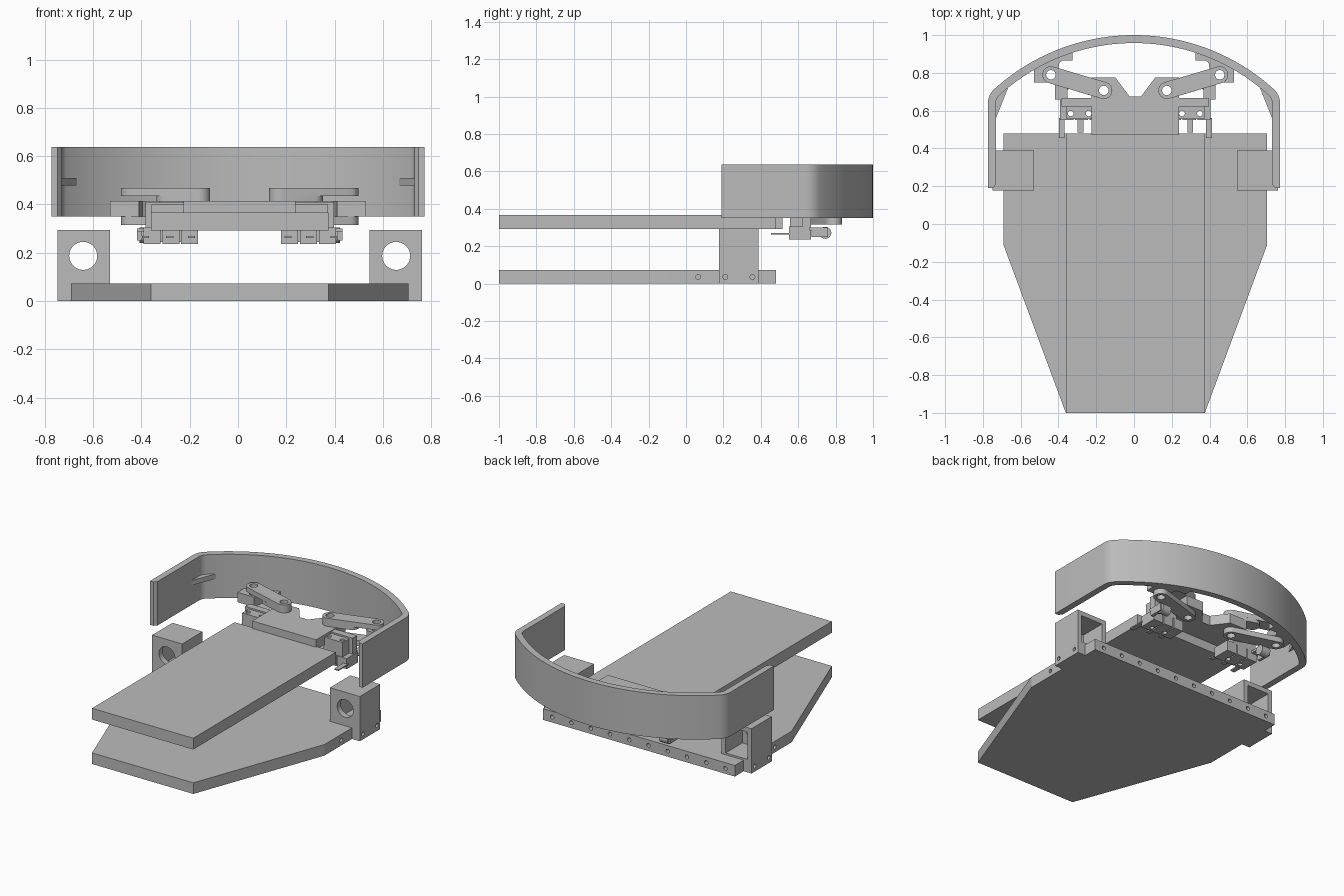
import bpy, bmesh, math
from mathutils import Vector, Matrix

if "Cube" in bpy.data.objects:
    bpy.data.objects.remove(bpy.data.objects["Cube"])

grey = bpy.data.materials.new("plain_grey")
grey.use_nodes = True
GREY = (0.5, 0.5, 0.5, 1)
grey.diffuse_color = GREY
grey.node_tree.nodes["Principled BSDF"].inputs["Base Color"].default_value = GREY
MID = 0.007  # centre line of the plates


def make(name, bm):
    bmesh.ops.recalc_face_normals(bm, faces=bm.faces[:])
    me = bpy.data.meshes.new(name)
    bm.to_mesh(me)
    bm.free()
    me.materials.append(grey)
    ob = bpy.data.objects.new(name, me)
    bpy.context.collection.objects.link(ob)
    return ob


def prism(name, pts, z0, z1):
    bm = bmesh.new()
    face = bm.faces.new([bm.verts.new((x, y, z0)) for x, y in pts])
    top = bmesh.ops.extrude_face_region(bm, geom=[face])["geom"]
    bmesh.ops.translate(bm, vec=(0, 0, z1 - z0),
                        verts=[v for v in top if isinstance(v, bmesh.types.BMVert)])
    return make(name, bm)


def box(name, x, y, z):
    a, b = sorted(x)
    return prism(name, [(a, y[0]), (b, y[0]), (b, y[1]), (a, y[1])], *z)


def rod(name, centre, radius, length, axis, sides=24):
    bm = bmesh.new()
    turn = Vector((0, 0, 1)).rotation_difference(Vector(axis)).to_matrix().to_4x4()
    bmesh.ops.create_cone(bm, cap_ends=True, segments=sides, radius1=radius, radius2=radius,
                          depth=length, matrix=Matrix.Translation(centre) @ turn)
    return make(name, bm)


def cut(ob, cutter):
    mod = ob.modifiers.new("cut", 'BOOLEAN')
    mod.operation, mod.object, mod.solver = 'DIFFERENCE', cutter, 'EXACT'
    bpy.context.view_layer.objects.active = ob
    bpy.ops.object.modifier_apply(modifier=mod.name)
    bpy.data.objects.remove(cutter)


def drill(ob, centre, radius, length, axis, sides=24):
    cut(ob, rod("cutter", centre, radius, length, axis, sides))


def smooth(ob):
    bpy.ops.object.select_all(action='DESELECT')
    ob.select_set(True)
    bpy.context.view_layer.objects.active = ob
    bpy.ops.object.shade_smooth_by_angle(angle=math.radians(30))


def capsule(a, b, r, n=14):
    t = math.atan2(b[1] - a[1], b[0] - a[0])
    ends = []
    for c, start in ((b, t - math.pi / 2), (a, t + math.pi / 2)):
        ends += [(c[0] + r * math.cos(start + math.pi * i / n),
                  c[1] + r * math.sin(start + math.pi * i / n)) for i in range(n + 1)]
    return ends


# Tapered base and upper plate
half = [(0.368, -1), (0.698, -0.11), (0.698, 0.48)]
base = prism("base_plate", [(MID + x, y) for x, y in half]
             + [(MID - x, y) for x, y in reversed(half)], 0, 0.073)
for i in range(10):
    drill(base, (MID - 0.63 + i * 0.14, 0.48, 0.036), 0.013, 0.1, (0, 1, 0), 16)
box("top_plate", (MID - 0.368, MID + 0.368), (-1, 0.48), (0.292, 0.366))

# Notched carrier behind the upper plate
carrier = [(0.232, 0.47), (0.232, 0.775), (0.105, 0.775), (0.03, 0.675)]
prism("carrier_block", [(MID + x, y) for x, y in carrier]
      + [(MID - x, y) for x, y in reversed(carrier)], 0.35, 0.415)
box("carrier_lip", (MID - 0.232, MID + 0.232), (0.48, 0.515), (0.292, 0.36))

# Curved bumper: straight ends, rounded corners, shallow arc
WIDE, R, F, CY = 0.773, 1.1, 0.1, -0.1
fx = WIDE - F
fy = CY + math.sqrt((R - F) ** 2 - fx ** 2)
joint = math.atan2(fy - CY, fx)


def bumper_path(t):
    right = [(WIDE - t, 0.19)]
    right += [(fx + (F - t) * math.cos(joint * i / 8),
               fy + (F - t) * math.sin(joint * i / 8)) for i in range(8)]
    sweep = math.pi / 2 - joint
    right += [((R - t) * math.cos(joint + sweep * i / 20),
               CY + (R - t) * math.sin(joint + sweep * i / 20)) for i in range(21)]
    return right + [(-x, y) for x, y in reversed(right[:-1])]


inner = bumper_path(0.042)
inner[0] = (inner[0][0], 0.21)
inner[-1] = (inner[-1][0], 0.21)
tips = [(WIDE - 0.025, 0.19)], [(-WIDE + 0.025, 0.19)]
smooth(prism("bumper", bumper_path(0) + tips[1] + inner[::-1] + tips[0], 0.35, 0.638))

for s, side in ((1, "left"), (-1, "right")):
    def X(x):
        return MID + s * x

    # Hollow wheel mounts with a round front opening
    mount = box(side + "_mount", (X(0.537), X(0.755)), (0.177, 0.388), (0, 0.294))
    cut(mount, box("cutter", (X(0.567), X(0.725)), (0.215, 0.5), (0.085, 0.264)))
    drill(mount, (X(0.648), 0.19, 0.187), 0.058, 0.12, (0, 1, 0), 40)
    for y in (0.065, 0.21, 0.355):
        drill(base, (X(0.73), y, 0.036), 0.013, 0.16, (1, 0, 0), 16)
        if y > 0.2:
            drill(mount, (X(0.73), y, 0.036), 0.013, 0.16, (1, 0, 0), 16)
    smooth(mount)

    # Corner gusset and linkage bracket inside the bumper
    prism(side + "_gusset", [(s * 0.735, 0.55), (s * 0.74, 0.66), (s * 0.69, 0.74),
                             (s * 0.665, 0.725)], 0.478, 0.51)
    bracket = prism(side + "_bracket",
                    [(s * x, y) for x, y in ((0.53, 0.75), (0.41, 0.75), (0.395, 0.855),
                     (0.38, 0.865), (0.325, 0.865), (0.325, 0.925), (0.53, 0.83))], 0.35, 0.415)

    # Linkage arms, upper and lower, with pivot holes
    outer, pivot, middle = (X(0.447), 0.79), (X(0.167), 0.707), (X(0.3), 0.746)
    arms = [prism(side + "_upper_arm", capsule(outer, pivot, 0.045), 0.435, 0.468),
            prism(side + "_arm_spacer", capsule(middle, pivot, 0.045), 0.413, 0.436),
            prism(side + "_lower_arm", capsule(outer, pivot, 0.045), 0.315, 0.35)]
    for p in (outer, pivot):
        for arm in arms:
            drill(arm, (*p, 0.4), 0.025, 0.4, (0, 0, 1))
    for arm in arms:
        smooth(arm)
    drill(bracket, (*outer, 0.38), 0.025, 0.3, (0, 0, 1))
    drill(bpy.data.objects["carrier_block"], (*pivot, 0.38), 0.025, 0.3, (0, 0, 1))

    # Switch mount with two screw holes
    holder = box(side + "_switch_mount", (X(0.225), X(0.365)), (0.555, 0.625), (0.3, 0.4))
    block = box(side + "_switch_block", (X(0.225), X(0.39)), (0.622, 0.668), (0.3, 0.41))
    body = [box(side + "_switch_body", (X(a), X(a + 0.07)), (0.55, 0.668), (0.236, 0.305))
            for a in (0.172, 0.25, 0.328)]
    core = box(side + "_switch_core", (X(0.175), X(0.39)), (0.56, 0.66), (0.245, 0.3))
    for x in (0.247, 0.342):
        for part in [holder, core] + body:
            drill(part, (X(x), 0.585, 0.32), 0.015, 0.3, (0, 0, 1), 16)

    # Switch pins, lever and roller
    for x, y in ((0.39, 0.455), (0.29, 0.485), (0.2, 0.485)):
        box(side + "_pin", (X(x - 0.015), X(x + 0.015)), (y, 0.56), (0.262, 0.27))
    box(side + "_lever", (X(0.36), X(0.425)), (0.66, 0.75), (0.285, 0.3))
    box(side + "_lever_cheek", (X(0.405), X(0.425)), (0.67, 0.76), (0.25, 0.3))
    smooth(rod(side + "_roller", (X(0.385), 0.745, 0.272), 0.032, 0.06, (1, 0, 0)))
